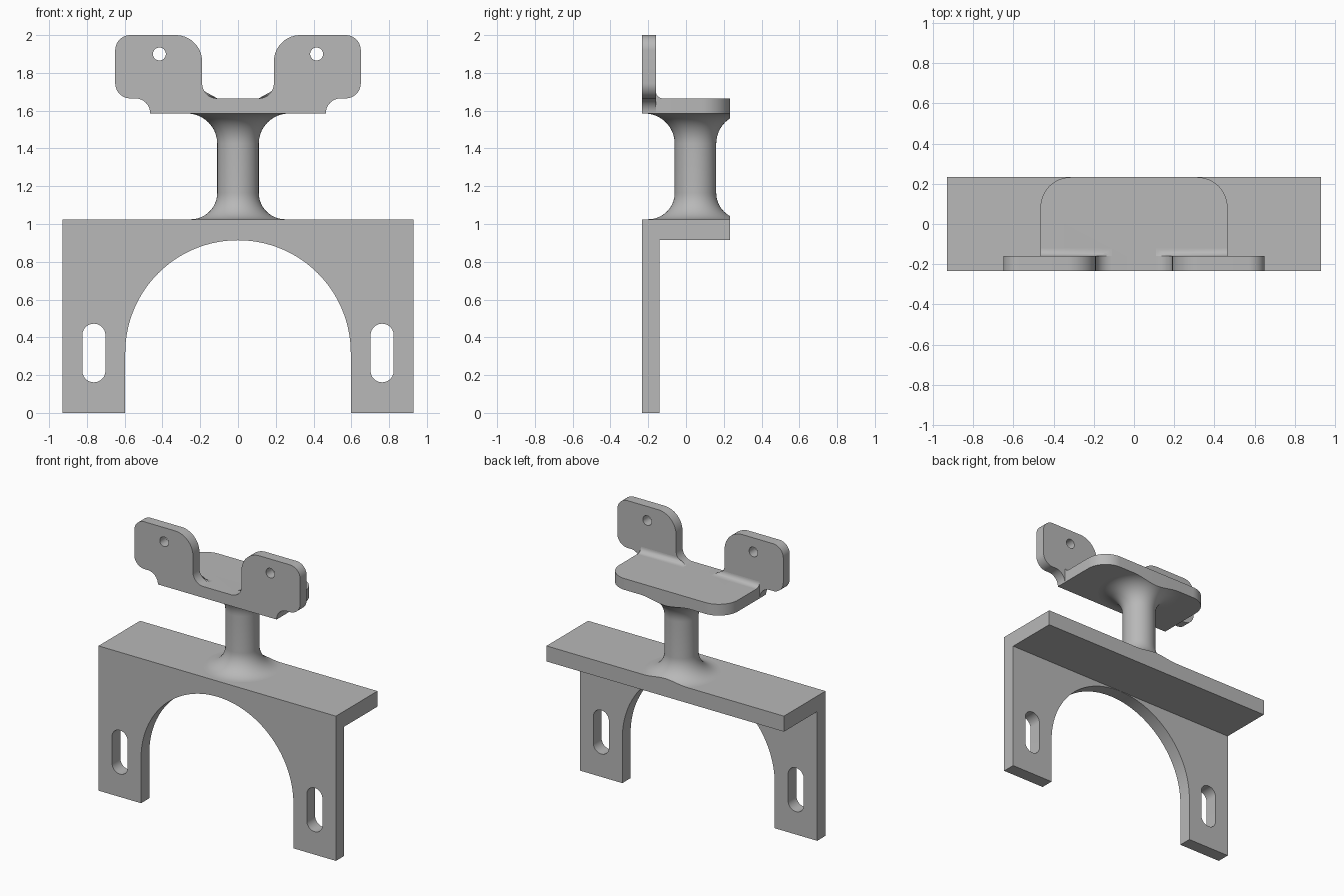
import bpy, bmesh, math
from mathutils import Vector

cube = bpy.data.objects.get("Cube")
if cube:
    bpy.data.objects.remove(cube, do_unlink=True)

grey = bpy.data.materials.new("plain grey")
grey.use_nodes = True
grey.diffuse_color = (0.48, 0.48, 0.48, 1)
grey.node_tree.nodes["Principled BSDF"].inputs["Base Color"].default_value = grey.diffuse_color

FRONT, BACK = -0.2325, 0.2325
SHELF_LOW, SHELF_TOP = 0.915, 1.025
SADDLE_LOW, SADDLE_TOP = 1.585, 1.665
TAB_BACK = -0.16


def finish(name, bm):
    bmesh.ops.recalc_face_normals(bm, faces=bm.faces)
    mesh = bpy.data.meshes.new(name)
    bm.to_mesh(mesh)
    bm.free()
    mesh.materials.append(grey)
    ob = bpy.data.objects.new(name, mesh)
    bpy.context.collection.objects.link(ob)
    return ob


def rounded(corners, steps=14):
    """Outline from (u, v, radius) corners; each corner is replaced by an arc."""
    out, n = [], len(corners)
    for i, (u, v, r) in enumerate(corners):
        p = Vector((u, v))
        if r == 0:
            out.append(p)
            continue
        a = (Vector(corners[i - 1][:2]) - p).normalized()
        b = (Vector(corners[(i + 1) % n][:2]) - p).normalized()
        centre = p + (a + b) * r          # all corners are right angles
        for k in range(steps + 1):
            t = math.pi / 2 * k / steps
            out.append(centre - b * r * math.cos(t) - a * r * math.sin(t))
    return out


def prism(name, outline, axis, lo, hi):
    """Extrude a 2D outline along an axis from lo to hi."""
    place = {"x": lambda p, d: (d, p[0], p[1]),
             "y": lambda p, d: (p[0], d, p[1]),
             "z": lambda p, d: (p[0], p[1], d)}[axis]
    bm = bmesh.new()
    face = bm.faces.new([bm.verts.new(place(p, lo)) for p in outline])
    moved = bmesh.ops.extrude_face_region(bm, geom=[face])["geom"]
    shift = Vector(place((0, 0), hi - lo))
    bmesh.ops.translate(bm, vec=shift, verts=[g for g in moved if isinstance(g, bmesh.types.BMVert)])
    return finish(name, bm)


def box_outline(u, v, half_u, half_v, r):
    return rounded([(u - half_u, v - half_v, r), (u + half_u, v - half_v, r),
                    (u + half_u, v + half_v, r), (u - half_u, v + half_v, r)])


def combine(target, tool, operation):
    """Apply a boolean and discard the tool."""
    tool.hide_render = True
    mod = target.modifiers.new("boolean", "BOOLEAN")
    mod.operation, mod.object, mod.solver = operation, tool, "EXACT"
    bpy.context.view_layer.objects.active = target
    bpy.ops.object.modifier_apply(modifier=mod.name)
    bpy.data.objects.remove(tool, do_unlink=True)


# Base bracket: L section with an arch and two upright slots
leg_back = -0.14
bracket = prism("base_bracket", [(FRONT, 0), (leg_back, 0), (leg_back, SHELF_LOW),
                                 (BACK, SHELF_LOW), (BACK, SHELF_TOP), (FRONT, SHELF_TOP)],
                "x", -0.93, 0.93)
arch = rounded([(-0.597, -0.1, 0), (0.597, -0.1, 0),
                (0.597, 0.914, 0.5965), (-0.597, 0.914, 0.5965)], 32)
combine(bracket, prism("arch_cutter", arch, "y", -0.4, 0), "DIFFERENCE")
for side in (-1, 1):
    slot = box_outline(side * 0.763, 0.317, 0.061, 0.155, 0.0605)
    combine(bracket, prism("slot_cutter", slot, "y", -0.4, 0), "DIFFERENCE")

# Saddle: horizontal plate with rounded back corners
saddle = prism("saddle", rounded([(-0.465, -0.2, 0), (0.465, -0.2, 0),
                                  (0.465, BACK, 0.15), (-0.465, BACK, 0.15)]),
               "z", SADDLE_LOW, SADDLE_TOP)

# Upright front plate with two eared tabs
half = [(0.465, SADDLE_LOW, 0), (0.465, SADDLE_TOP, 0.079), (0.65, SADDLE_TOP, 0.08),
        (0.65, 2, 0.08), (0.19, 2, 0.14), (0.19, SADDLE_TOP, 0.08)]
ears = rounded(half + [(-u, v, r) for u, v, r in reversed(half)])
combine(saddle, prism("ear_plate", ears, "y", FRONT, TAB_BACK), "UNION")
for side in (-1, 1):
    hole = box_outline(side * 0.416, 1.9, 0.034, 0.034, 0.0338)
    combine(saddle, prism("hole_cutter", hole, "y", -0.4, 0), "DIFFERENCE")

# Small fillets between tabs and saddle, following the curved inner tab edge
R, INNER = 0.038, 0.08
for side, label in ((1, "left"), (-1, "right")):
    bm = bmesh.new()
    rows = []
    for k in range(9):
        t = math.pi / 2 * k / 8
        h, y = R * (1 - math.sin(t)), TAB_BACK + R * (1 - math.cos(t))
        inner = 0.11 + math.sqrt(INNER ** 2 - (INNER - h) ** 2)
        rows.append([bm.verts.new((side * x, y, SADDLE_TOP + h)) for x in (inner, 0.465)])
    for a, b in zip(rows, rows[1:]):
        bm.faces.new((a[0], a[1], b[1], b[0]))
    # end walls down to the inside corner
    for i, x in enumerate((0.11, 0.465)):
        corner = bm.verts.new((side * x, TAB_BACK, SADDLE_TOP))
        for a, b in zip(rows, rows[1:]):
            bm.faces.new((a[i], b[i], corner))
    finish(label + "_tab_fillet", bm)

# Post: turned profile with flared ends, trimmed flush at the back
POST_Y, POST_R, LOW_R, HIGH_R, SEG = 0.05, 0.11, 0.14, 0.16, 64
profile = []
for k in range(15):
    t = math.pi / 2 * k / 14
    profile.append((POST_R + LOW_R * (1 - math.sin(t)), SHELF_TOP + LOW_R * (1 - math.cos(t))))
for k in range(15):
    t = math.pi / 2 * k / 14
    profile.append((POST_R + HIGH_R * (1 - math.cos(t)), SADDLE_LOW - HIGH_R * (1 - math.sin(t))))
bm = bmesh.new()
rings = [[bm.verts.new((r * math.cos(math.tau * j / SEG), POST_Y + r * math.sin(math.tau * j / SEG), z))
          for j in range(SEG)] for r, z in profile]
for a, b in zip(rings, rings[1:]):
    for j in range(SEG):
        n = (j + 1) % SEG
        bm.faces.new((a[j], a[n], b[n], b[j]))
bm.faces.new(rings[0])
bm.faces.new(rings[-1])
bmesh.ops.bisect_plane(bm, geom=bm.verts[:] + bm.edges[:] + bm.faces[:], plane_co=(0, BACK, 0),
                       plane_no=(0, 1, 0), clear_outer=True)
bmesh.ops.holes_fill(bm, edges=[e for e in bm.edges if e.is_boundary], sides=0)
finish("post", bm)

# Smooth the curved faces, keeping hard edges sharp
bpy.ops.object.select_all(action="DESELECT")
for ob in bpy.context.scene.objects:
    if ob.type == "MESH" and grey.name in ob.data.materials:
        ob.select_set(True)
        bpy.context.view_layer.objects.active = ob
bpy.ops.object.shade_smooth_by_angle(angle=math.radians(30))
